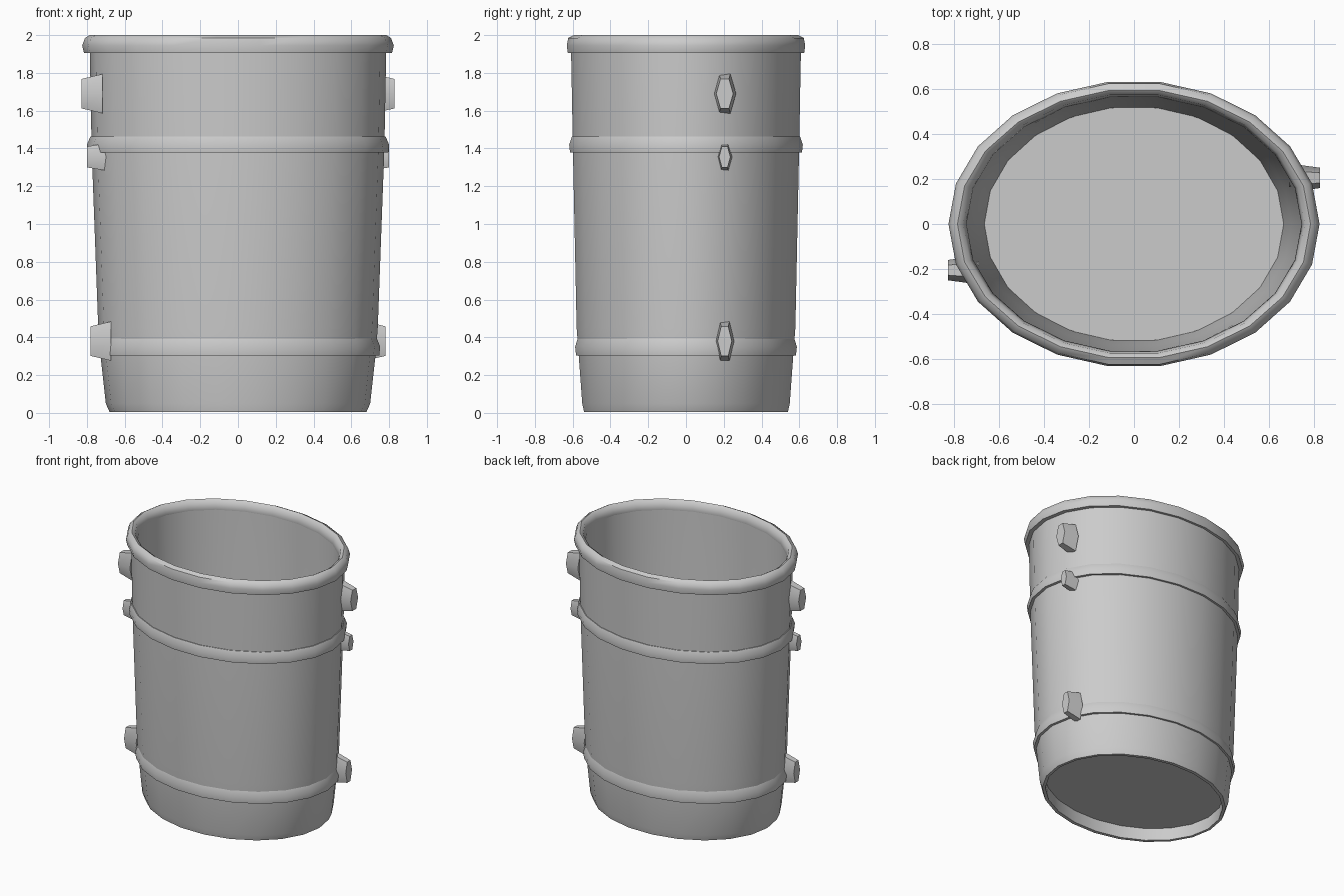
import bpy, bmesh, math
from mathutils import Matrix

cube = bpy.data.objects.get("Cube")
if cube:
    bpy.data.objects.remove(cube, do_unlink=True)

grey = bpy.data.materials.new("pale grey")
grey.use_nodes = True
colour = (0.6, 0.6, 0.6, 1)
grey.diffuse_color = colour
grey.node_tree.nodes["Principled BSDF"].inputs["Base Color"].default_value = colour

SIDES = 22


def finish(name, bm, angle):
    bmesh.ops.recalc_face_normals(bm, faces=bm.faces)
    mesh = bpy.data.meshes.new(name)
    bm.to_mesh(mesh)
    bm.free()
    mesh.materials.append(grey)
    obj = bpy.data.objects.new(name, mesh)
    bpy.context.collection.objects.link(obj)
    bpy.ops.object.select_all(action='DESELECT')
    obj.select_set(True)
    bpy.context.view_layer.objects.active = obj
    bpy.ops.object.shade_smooth_by_angle(angle=math.radians(angle))
    return obj


def oval_ring(name, profile, angle=50):
    """Sweep a closed profile of (half width, half depth, height) around an oval."""
    bm = bmesh.new()
    loops = []
    for rx, ry, z in profile:
        loops.append([bm.verts.new((rx * math.cos(2 * math.pi * i / SIDES),
                                    ry * math.sin(2 * math.pi * i / SIDES), z))
                      for i in range(SIDES)])
    for k, low in enumerate(loops):
        high = loops[(k + 1) % len(loops)]
        for i in range(SIDES):
            j = (i + 1) % SIDES
            bm.faces.new((low[i], low[j], high[j], high[i]))
    return finish(name, bm, angle)


# Tapered wall, open at both ends
oval_ring("bucket_wall", [
    (0.68, 0.545, 0.005), (0.70, 0.555, 0.05), (0.73, 0.575, 0.32),
    (0.74, 0.585, 0.45), (0.775, 0.605, 1.40), (0.785, 0.615, 1.93),
    (0.745, 0.57, 1.93), (0.735, 0.565, 1.40), (0.70, 0.545, 0.40),
    (0.66, 0.52, 0.05), (0.66, 0.52, 0.005)])

# Rolled rim
oval_ring("top_rim", [
    (0.815, 0.632, 1.905), (0.825, 0.638, 1.945), (0.81, 0.63, 1.985),
    (0.785, 0.60, 2.0), (0.76, 0.58, 1.985), (0.745, 0.57, 1.93),
    (0.76, 0.58, 1.905)])


# Raised hoops around the wall
def hoop(name, rx, ry, z, h):
    oval_ring(name, [
        (rx - 0.035, ry - 0.03, z - h), (rx - 0.005, ry - 0.005, z - h),
        (rx, ry, z), (rx - 0.018, ry - 0.014, z + h), (rx - 0.035, ry - 0.03, z + h)])


hoop("lower_hoop", 0.753, 0.593, 0.35, 0.045)
hoop("upper_hoop", 0.80, 0.625, 1.42, 0.042)

# Floor, raised a little above the foot
bm = bmesh.new()
bmesh.ops.create_circle(bm, cap_ends=True, radius=1, segments=SIDES,
                        matrix=Matrix.Translation((0, 0, 0.1))
                        @ Matrix.Diagonal((0.672, 0.527, 1, 1)))
finish("bucket_floor", bm, 30)


# Lugs on opposite sides, turned half way round from each other
def lug(name, side, tip, z, half_width, half_height):
    length = 0.11
    bm = bmesh.new()
    bmesh.ops.create_cone(bm, cap_ends=True, segments=6, radius1=1, radius2=0.75,
                          depth=length)
    place = (Matrix.Translation((side * (tip - length / 2), side * 0.205, z))
             @ Matrix.Rotation(side * math.pi / 2, 4, 'Y')
             @ Matrix.Diagonal((half_height, half_width, 1, 1)))
    bmesh.ops.transform(bm, matrix=place, verts=bm.verts)
    finish(name, bm, 50)


for label, side in (("left", 1), ("right", -1)):
    lug(label + "_top_lug", side, 0.828, 1.69, 0.06, 0.12)
    lug(label + "_middle_lug", side, 0.80, 1.355, 0.04, 0.085)
    lug(label + "_bottom_lug", side, 0.782, 0.38, 0.05, 0.12)
